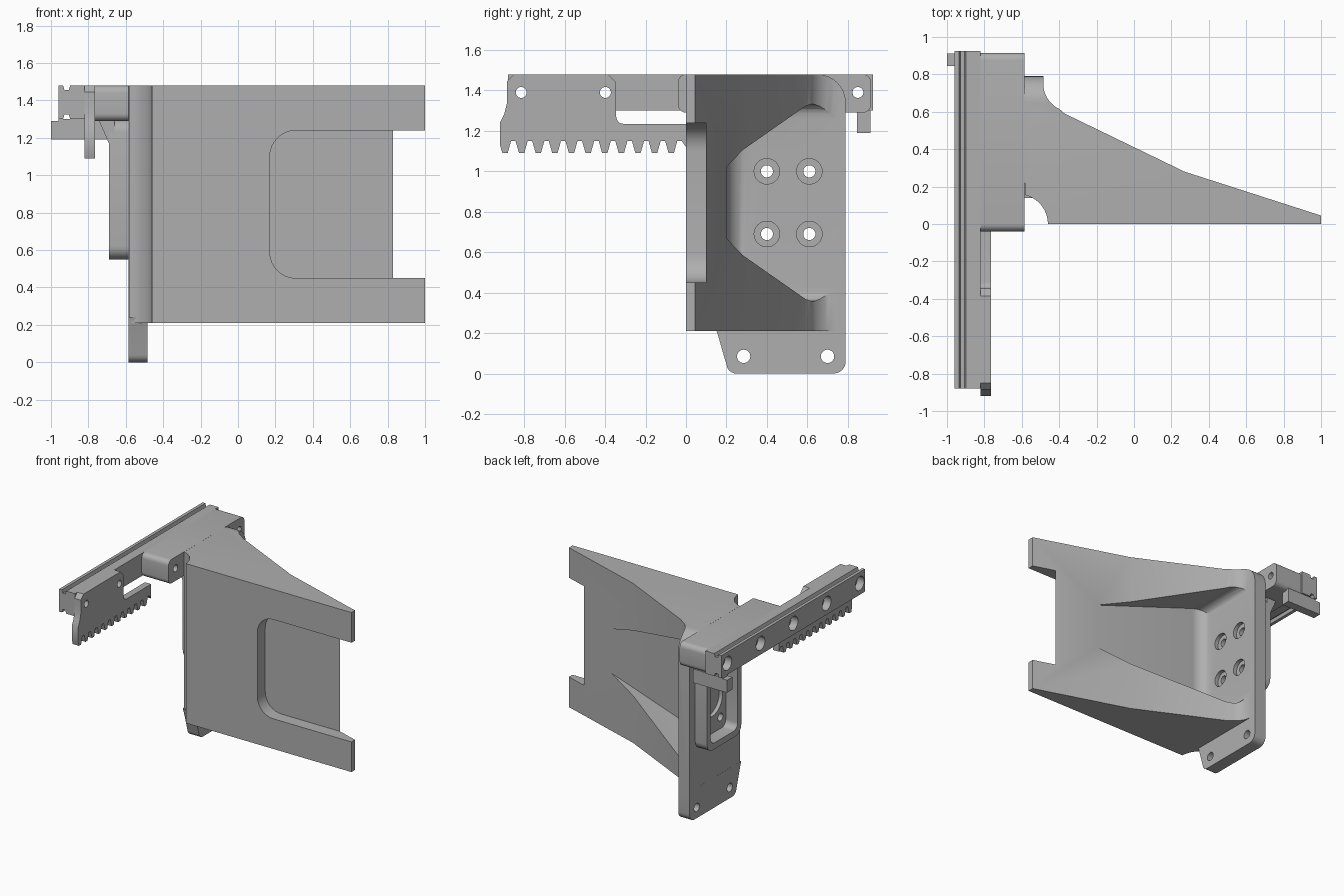
import bpy, bmesh, math
from mathutils import Vector

if "Cube" in bpy.data.objects:
    bpy.data.objects.remove(bpy.data.objects["Cube"])

grey = bpy.data.materials.new("mid_grey")
grey.diffuse_color = (0.43, 0.43, 0.43, 1)
grey.use_nodes = True
grey.node_tree.nodes["Principled BSDF"].inputs["Base Color"].default_value = grey.diffuse_color


def place(axis, a, b, d):
    """Map a 2D outline point plus depth to 3D: x -> (y,z), y -> (x,z), z -> (x,y)."""
    return {"x": (d, a, b), "y": (a, d, b), "z": (a, b, d)}[axis]


def prism(name, pts, axis, lo, hi):
    bm = bmesh.new()
    bottom = [bm.verts.new(place(axis, a, b, lo)) for a, b in pts]
    top = [bm.verts.new(place(axis, a, b, hi)) for a, b in pts]
    n = len(pts)
    bm.faces.new(bottom)
    bm.faces.new(top)
    for i in range(n):
        j = (i + 1) % n
        bm.faces.new((bottom[i], bottom[j], top[j], top[i]))
    bmesh.ops.recalc_face_normals(bm, faces=bm.faces)
    me = bpy.data.meshes.new(name)
    bm.to_mesh(me)
    bm.free()
    me.materials.append(grey)
    ob = bpy.data.objects.new(name, me)
    bpy.context.collection.objects.link(ob)
    return ob


def arc(cx, cy, r, a0, a1, n=8):
    return [(cx + r * math.cos(math.radians(a0 + (a1 - a0) * i / n)),
             cy + r * math.sin(math.radians(a0 + (a1 - a0) * i / n))) for i in range(n + 1)]


def rounded(x0, y0, x1, y1, r):
    return (arc(x0 + r, y0 + r, r, 180, 270, 6) + arc(x1 - r, y0 + r, r, 270, 360, 6)
            + arc(x1 - r, y1 - r, r, 0, 90, 6) + arc(x0 + r, y1 - r, r, 90, 180, 6))


def rod(y, z, r, lo, hi):
    return prism("cutter", arc(y, z, r, 0, 360, 32)[:-1], "x", lo, hi)


def boolean(ob, tools, op="DIFFERENCE"):
    """Apply each tool to the part, then remove it."""
    for t in tools:
        m = ob.modifiers.new("cut", "BOOLEAN")
        m.object, m.operation, m.solver = t, op, "EXACT"
        bpy.context.view_layer.update()
        me = bpy.data.meshes.new_from_object(
            ob.evaluated_get(bpy.context.evaluated_depsgraph_get()))
        ob.modifiers.clear()
        ob.data = me
        bpy.data.objects.remove(t)


MID = 0.845  # height of the bracket's symmetry plane

# Tapered bracket body
body = prism("bracket_body",
             arc(-0.62, 0.0, 0.16, 77, 0) + [(1, 0), (1, 0.045), (0.27, 0.28), (-0.37, 0.59)]
             + arc(-0.335, 0.75, 0.15, 245, 180) + [(-0.485, 0.79), (-0.585, 0.79)],
             "z", 0.21, 1.48)
# Front window that runs out through the tip
window = prism("cutter", [(1.1, 0.45), (1.1, 1.24)] + arc(0.31, 1.10, 0.14, 90, 180)
               + arc(0.31, 0.59, 0.14, 180, 270), "y", -0.1, 0.1)
# Rear funnel pocket with rounded inner end
pocket = prism("cutter", [(0.52, MID - 0.175), (0.52, MID + 0.175),
                          (-0.485, MID + 0.515), (-0.485, MID - 0.515)], "y", 0.2, 1.0)
bm = bmesh.new()
bm.from_mesh(pocket.data)
edges = [e for e in bm.edges if all(v.co.x < -0.48 for v in e.verts)
         and not all(v.co.y > 0.9 for v in e.verts)]
bmesh.ops.bevel(bm, geom=edges, offset=0.1, segments=6, profile=0.5, affect="EDGES")
bm.to_mesh(pocket.data)
bm.free()
# Rounded upper rear corner
corner = prism("cutter", arc(0.65, 1.34, 0.14, 0, 90) + [(0.65, 1.6), (0.9, 1.6), (0.9, 1.34)],
               "x", -0.7, -0.25)
boolean(body, [window, pocket, corner])

# Lower mounting tab, part of the upright plate
tab = prism("mounting_tab", [(0.14, 0.24), (0.155, 0.2)] + arc(0.25, 0.05, 0.05, 190, 270, 6)
            + arc(0.73, 0.06, 0.06, 270, 360, 6) + [(0.79, 0.24)], "x", -0.585, -0.485)
boolean(body, [tab], "UNION")

# Screw holes, counterbores and round recess in the upright plate
holes = [rod(y, z, 0.033, -0.7, -0.4) for y, z in ((0.285, 0.085), (0.70, 0.085))]
for y in (0.4, 0.61):
    for z in (MID - 0.155, MID + 0.155):
        holes += [rod(y, z, 0.03, -0.7, -0.4), rod(y, z, 0.063, -0.515, -0.4)]
holes.append(rod(0.505, MID + 0.02, 0.13, -0.7, -0.555))
boolean(body, holes)

# Hollow frame on the outer side of the plate
frame = prism("motor_frame", rounded(0.29, 0.55, 0.72, 1.30, 0.07), "x", -0.69, -0.585)
boolean(frame, [prism("cutter", rounded(0.335, 0.60, 0.675, 1.17, 0.05), "x", -0.8, -0.5)])
prism("frame_web", [(-0.745, 1.295), (-0.69, 1.17), (-0.66, 1.17), (-0.66, 1.295)],
      "y", 0.29, 0.72)

# Arm that carries the rail
arm = prism("rail_arm", rounded(-0.04, 1.29, 0.915, 1.48, 0.04), "x", -0.82, -0.585)
boolean(arm, [rod(y, 1.39, 0.027, -0.9, -0.5) for y in (0.05, 0.85)])

# End stop hooked under the rail
prism("end_stop", [(-1, 1.19), (-0.7, 1.19), (-0.7, 1.30), (-0.82, 1.30),
                   (-0.82, 1.23), (-0.96, 1.23), (-0.96, 1.29), (-1, 1.29)], "y", 0.845, 0.912)
prism("end_stop_core", [(-0.96, 1.23), (-0.82, 1.23), (-0.82, 1.30), (-0.96, 1.30)],
      "y", 0.845, 0.912)

# Linear rail with a V groove along the top and bottom
rail = prism("linear_rail",
             [(-0.96, 1.30), (-0.935, 1.30), (-0.928, 1.325), (-0.905, 1.325), (-0.897, 1.30),
              (-0.82, 1.30), (-0.82, 1.48), (-0.897, 1.48), (-0.905, 1.455), (-0.928, 1.455),
              (-0.935, 1.48), (-0.96, 1.48)], "y", -0.88, 0.925)
cuts = []
for i in range(5):
    y = -0.815 + 0.4163 * i
    cuts += [rod(y, 1.39, 0.027, -1.1, -0.7), rod(y, 1.39, 0.055, -1.1, -0.9)]
boolean(rail, cuts)

# Toothed rack plate
pitch = 0.0822
teeth = []
for i in range(11):
    y = -0.895 + pitch * i
    teeth += [(y - 0.013, 1.09), (y + 0.013, 1.09), (y + 0.03, 1.15), (y + pitch - 0.03, 1.15)]
rack = prism("gear_rack",
             [(-0.92, 1.13)] + teeth + [(0.0, 1.12), (0.0, 1.235)]
             + arc(-0.31, 1.27, 0.035, 270, 180, 5) + [(-0.345, 1.44), (-0.385, 1.48),
             (-0.85, 1.48), (-0.885, 1.445), (-0.885, 1.34), (-0.90, 1.28), (-0.92, 1.24)],
             "x", -0.82, -0.765)
boolean(rack, [rod(y, 1.39, 0.027, -0.9, -0.7) for y in (-0.815, -0.3987)])

# Smooth the curved faces, keep edges sharp
for ob in bpy.context.scene.objects:
    ob.select_set(True)
    bpy.context.view_layer.objects.active = ob
bpy.ops.object.shade_smooth_by_angle(angle=math.radians(30))
